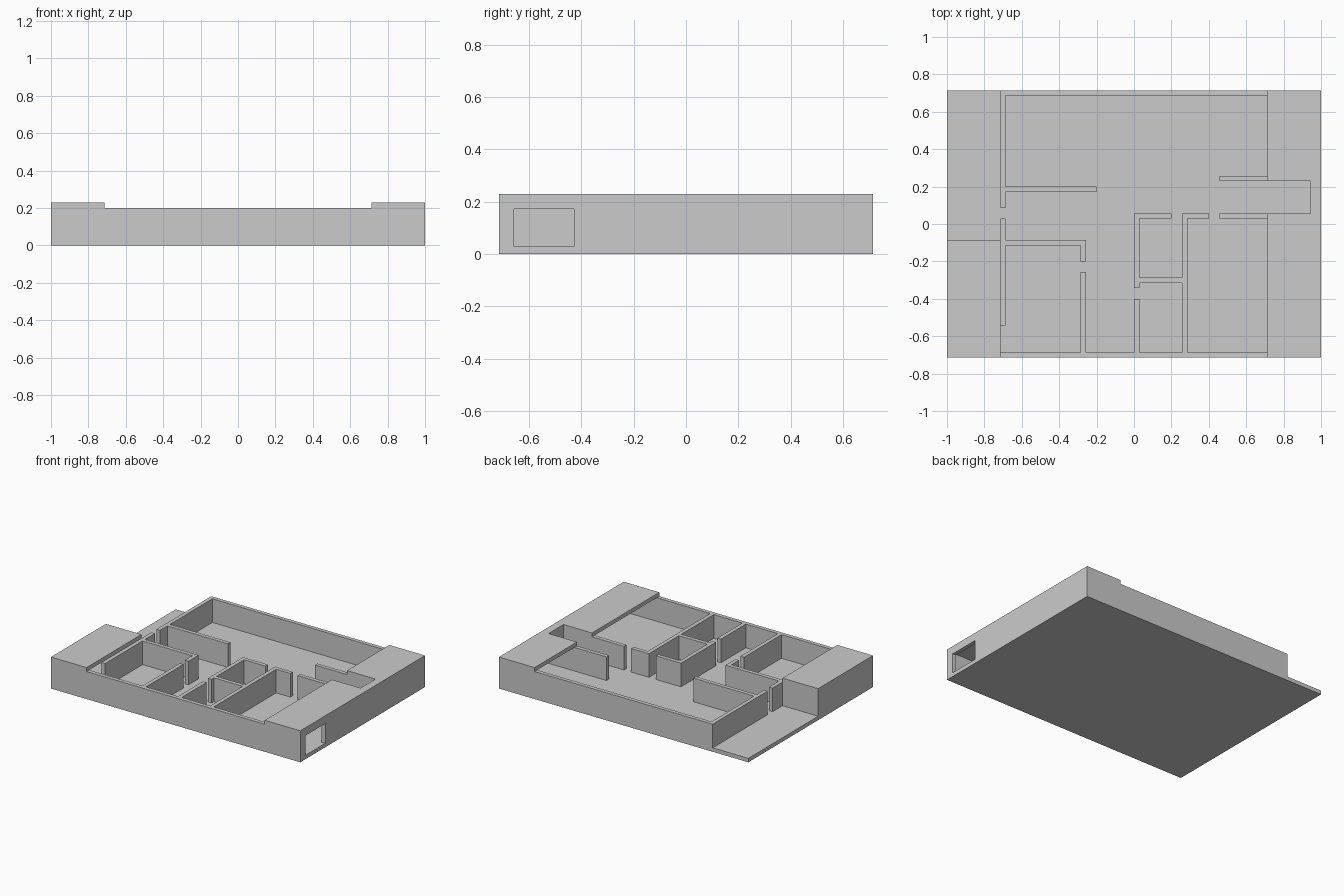
import bpy
import bmesh
import math

if "Cube" in bpy.data.objects:
    bpy.data.objects.remove(bpy.data.objects["Cube"])

U = 1 / 35          # plan module: one wall thickness
TOP = 7             # top of the walls, in modules
boxes = []          # solid boxes, in modules: x0, x1, y0, y1, z0, z1


def box(x0, x1, y0, y1, z0=1, z1=TOP):
    boxes.append((x0, x1, y0, y1, z0, z1))


def wall_x(y, *spans):
    """Walls running along x with their lower edge at y; gaps are doorways."""
    for a, b in spans:
        box(a, b, y, y + 1)


def wall_y(x, *spans):
    """Walls running along y with their left edge at x."""
    for a, b in spans:
        box(x, x + 1, a, b)


def fused_solid(name, parts):
    """Fuse grid-aligned boxes into one clean shell without inner faces."""
    cuts = [sorted({p[2 * k + e] for p in parts for e in (0, 1)}) for k in range(3)]
    filled = set()
    for p in parts:
        r = [range(cuts[k].index(p[2 * k]), cuts[k].index(p[2 * k + 1])) for k in range(3)]
        filled |= {(i, j, k) for i in r[0] for j in r[1] for k in r[2]}
    bm = bmesh.new()
    verts = {}

    def vert(key):
        if key not in verts:
            verts[key] = bm.verts.new([cuts[k][key[k]] * U for k in range(3)])
        return verts[key]

    for cell in filled:
        for axis in range(3):
            b, c = (axis + 1) % 3, (axis + 2) % 3
            for side in (0, 1):
                near = list(cell)
                near[axis] += 2 * side - 1
                if tuple(near) in filled:
                    continue
                ring = []
                for db, dc in ((0, 0), (1, 0), (1, 1), (0, 1)):
                    key = list(cell)
                    key[axis] += side
                    key[b] += db
                    key[c] += dc
                    ring.append(vert(tuple(key)))
                bm.faces.new(ring if side else ring[::-1])
    bmesh.ops.dissolve_limit(bm, angle_limit=math.radians(1),
                             verts=bm.verts[:], edges=bm.edges[:])
    mesh = bpy.data.meshes.new(name)
    bm.to_mesh(mesh)
    bm.free()
    obj = bpy.data.objects.new(name, mesh)
    bpy.context.collection.objects.link(obj)
    return obj


# floor slab, including the open patio at the back left
box(-35, 35, -25, 25, 0, 1)

# outer walls
wall_x(-25, (-35, 35))
wall_x(24, (-25, 35))
wall_y(-35, (-25, -3))
wall_y(-25, (-19, 1), (3, 25))

# right outer wall with a window opening
wall_y(34, (-25, -23), (-15, 25))
box(34, 35, -23, -15, 6, TOP)

# rooms on the left
wall_x(-4, (-35, -9))
wall_x(6, (-24, -7))
wall_y(-10, (-24, -9), (-7, -3))

# rooms in the middle
wall_y(0, (-24, -14), (-12, 2))
wall_y(9, (-24, 2))
wall_x(-11, (1, 9))
wall_x(1, (0, 7), (9, 14))

# recess on the right
wall_x(1, (16, 34))
wall_x(8, (16, 34))
wall_y(33, (1, 9))

# flat roofs over both ends, the right one notched over the recess
box(-35, -25, -25, -3, TOP, TOP + 1)
box(25, 35, -25, 2, TOP, TOP + 1)
box(25, 35, 8, 25, TOP, TOP + 1)
box(33, 35, 2, 8, TOP, TOP + 1)

fused_solid("house_floor_plan", boxes)
